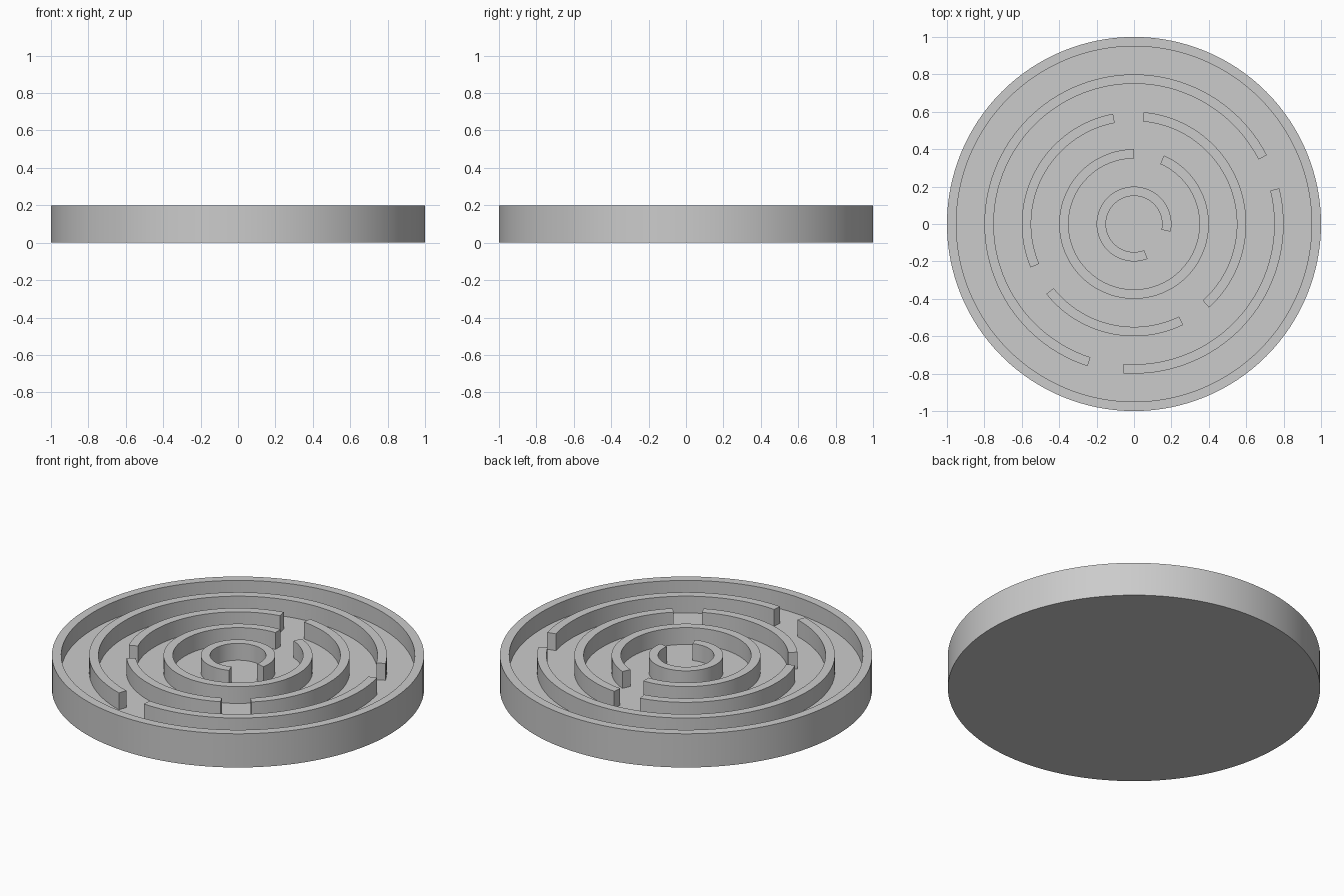
import bpy, bmesh
from math import radians, cos, sin

if "Cube" in bpy.data.objects:
    bpy.data.objects.remove(bpy.data.objects["Cube"])

RIM_TOP = 0.2
FLOOR = 0.1
THICK = 0.05


def finish(name, bm):
    bmesh.ops.remove_doubles(bm, verts=bm.verts, dist=1e-5)
    bmesh.ops.recalc_face_normals(bm, faces=bm.faces)
    mesh = bpy.data.meshes.new(name)
    bm.to_mesh(mesh)
    bm.free()
    obj = bpy.data.objects.new(name, mesh)
    bpy.context.collection.objects.link(obj)
    bpy.ops.object.select_all(action='DESELECT')
    obj.select_set(True)
    bpy.context.view_layer.objects.active = obj
    bpy.ops.object.shade_smooth_by_angle(angle=radians(30))
    return obj


def lathe(name, profile, steps=128):
    bm = bmesh.new()
    verts = [bm.verts.new((r, 0, z)) for r, z in profile]
    edges = [bm.edges.new(pair) for pair in zip(verts, verts[1:])]
    bmesh.ops.spin(bm, geom=verts + edges, cent=(0, 0, 0), axis=(0, 0, 1),
                   angle=radians(360), steps=steps)
    return finish(name, bm)


def arc_wall(name, outer, start, end):
    # Rectangular section swept from start to end angle, closed at both ends
    bm = bmesh.new()
    steps = max(8, round((end - start) / 3))
    section = [(outer - THICK, FLOOR - 0.02), (outer, FLOOR - 0.02),
               (outer, RIM_TOP), (outer - THICK, RIM_TOP)]
    rings = []
    for i in range(steps + 1):
        a = radians(start + (end - start) * i / steps)
        rings.append([bm.verts.new((r * cos(a), r * sin(a), z)) for r, z in section])
    for a, b in zip(rings, rings[1:]):
        for k in range(4):
            n = (k + 1) % 4
            bm.faces.new((a[k], a[n], b[n], b[k]))
    bm.faces.new(rings[0])
    bm.faces.new(rings[-1])
    return finish(name, bm)


# Round tray: underside, outer rim and floor
lathe("tray", [(0, 0), (1, 0), (1, RIM_TOP), (1 - THICK, RIM_TOP),
               (1 - THICK, FLOOR), (0, FLOOR)])

# Maze walls: ring name, outer radius, arcs in degrees
rings = [
    ("large_ring", 0.8, [(27.4, 251.9), (265.8, 373.8)]),
    ("middle_ring", 0.6, [(100.8, 202.8), (218.6, 296.0), (311.9, 445.0)]),
    ("small_ring", 0.4, [(90.0, 426.4)]),
    ("centre_ring", 0.2, [(-11.8, 291.2)]),
]
for ring, radius, arcs in rings:
    for i, (start, end) in enumerate(arcs, 1):
        arc_wall(f"{ring}_wall_{i}", radius, start, end)
